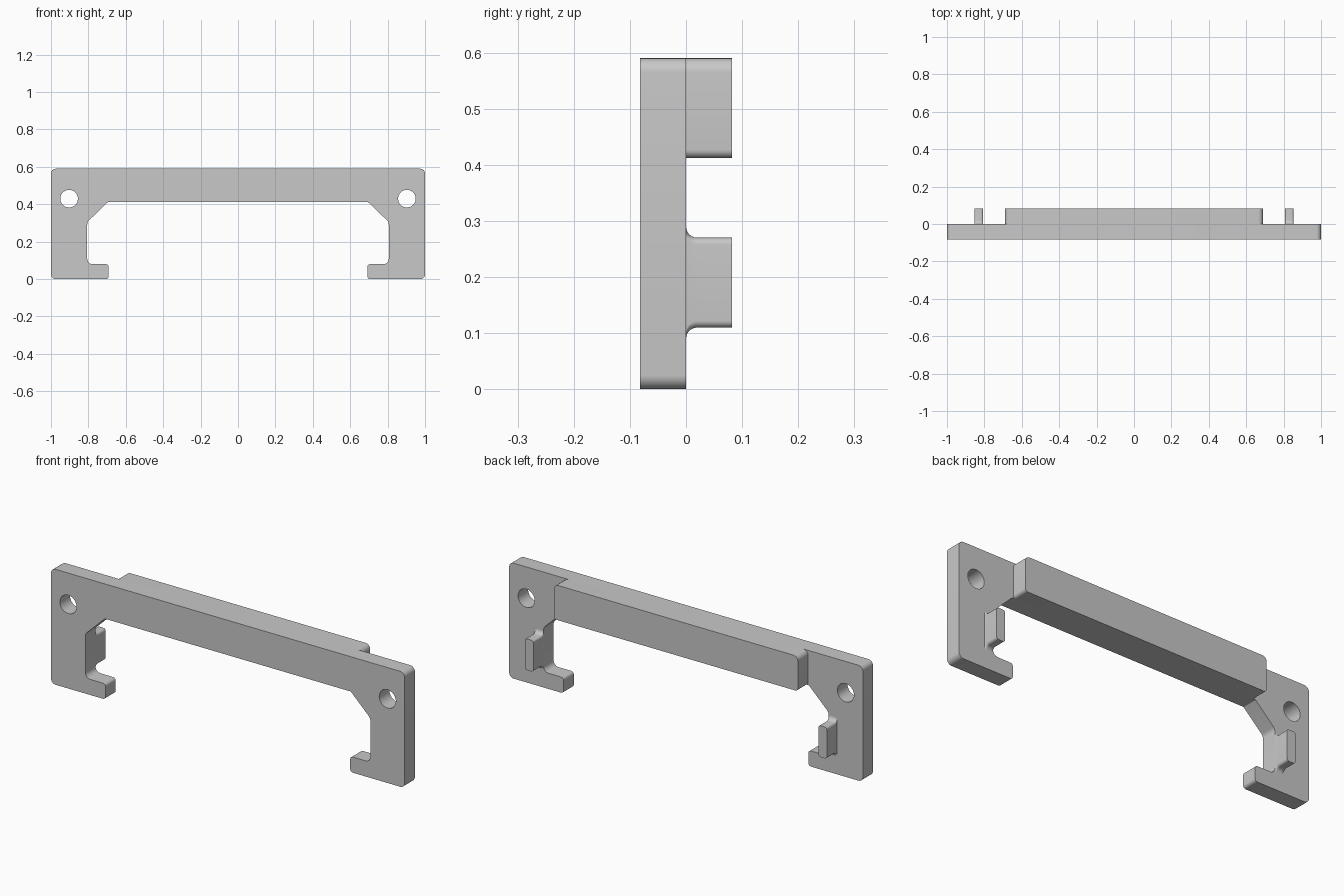
import bpy, bmesh, math
from mathutils import Vector

cube = bpy.data.objects.get("Cube")
if cube:
    bpy.data.objects.remove(cube, do_unlink=True)

grey = bpy.data.materials.new("plain grey")
grey.use_nodes = True
grey.diffuse_color = (0.58, 0.58, 0.58, 1)
grey.node_tree.nodes["Principled BSDF"].inputs["Base Color"].default_value = grey.diffuse_color


def rounded(corners, steps=6):
    """Outline in x, z from (x, z, radius) corners, each replaced by an arc."""
    out = []
    for i, (x, z, r) in enumerate(corners):
        p = Vector((x, z))
        a = (Vector(corners[i - 1][:2]) - p).normalized()
        b = (Vector(corners[(i + 1) % len(corners)][:2]) - p).normalized()
        half = a.angle(b) / 2
        centre = p + (a + b).normalized() * r / math.sin(half)
        start = p + a * r / math.tan(half) - centre
        end = p + b * r / math.tan(half) - centre
        for k in range(steps + 1):
            out.append(centre + start.lerp(end, k / steps).normalized() * r)
    return out


def rounded_box(x0, x1, z0, z1, r_low, r_high):
    return rounded([(x0, z0, r_low), (x1, z0, r_low), (x1, z1, r_high), (x0, z1, r_high)])


def finish(name, bm):
    bmesh.ops.recalc_face_normals(bm, faces=bm.faces[:])
    mesh = bpy.data.meshes.new(name)
    bm.to_mesh(mesh)
    bm.free()
    mesh.materials.append(grey)
    obj = bpy.data.objects.new(name, mesh)
    bpy.context.collection.objects.link(obj)
    bpy.ops.object.select_all(action='DESELECT')
    obj.select_set(True)
    bpy.context.view_layer.objects.active = obj
    bpy.ops.object.shade_smooth_by_angle(angle=math.radians(30))


def prism(name, loops, y0, y1):
    """Extrude an outline, with optional hole outlines, from y0 to y1."""
    bm = bmesh.new()
    for loop in loops:
        verts = [bm.verts.new((p.x, y0, p.y)) for p in loop]
        for i, v in enumerate(verts):
            bm.edges.new((verts[i - 1], v))
    bmesh.ops.triangle_fill(bm, edges=bm.edges[:], use_beauty=True, normal=(0, -1, 0))
    ext = bmesh.ops.extrude_face_region(bm, geom=bm.faces[:], use_keep_orig=True)
    moved = [g for g in ext["geom"] if isinstance(g, bmesh.types.BMVert)]
    bmesh.ops.translate(bm, verts=moved, vec=(0, y1 - y0, 0))
    finish(name, bm)


def loft(name, rings):
    """Skin equal-length outlines given as (y, outline) pairs."""
    bm = bmesh.new()
    rows = [[bm.verts.new((p.x, y, p.y)) for p in ring] for y, ring in rings]
    for lo, hi in zip(rows, rows[1:]):
        for i in range(len(lo)):
            bm.faces.new((lo[i - 1], lo[i], hi[i], hi[i - 1]))
    bm.faces.new(rows[0])
    bm.faces.new(rows[-1])
    finish(name, bm)


DEPTH = 0.082
TOP = 0.59

# Front plate: bracket outline with hooked feet and two screw holes
half = [(1, TOP, 0.025), (1, 0, 0.025), (0.692, 0, 0.015), (0.692, 0.08, 0.015),
        (0.806, 0.08, 0.028), (0.806, 0.305, 0.03), (0.695, 0.412, 0.01)]
outline = rounded(half + [(-x, z, r) for x, z, r in reversed(half)])
holes = [[Vector((side * 0.903 + 0.047 * math.cos(a), 0.43 + 0.047 * math.sin(a)))
          for a in (math.tau * k / 40 for k in range(40))] for side in (1, -1)]
prism("front_plate", [outline] + holes, -DEPTH, 0)

# Rear stiffening bar
prism("rear_bar", [rounded_box(-0.69, 0.69, 0.412, TOP, 0.015, 0.025)], 0, DEPTH)

# Rear tabs, flared into the plate above and below
FLARE = 0.02
for label, side in (("left", 1), ("right", -1)):
    rings = []
    for k in range(7):
        a = math.pi / 2 * k / 6
        rings.append((FLARE * (1 - math.cos(a)), FLARE * (1 - math.sin(a))))
    rings.append((DEPTH, 0))
    x0, x1 = sorted((side * 0.806, side * 0.854))
    loft(label + "_rear_tab",
         [(y, rounded_box(x0, x1, 0.11 - g, 0.27 + g, 0.012, 0.012)) for y, g in rings])
